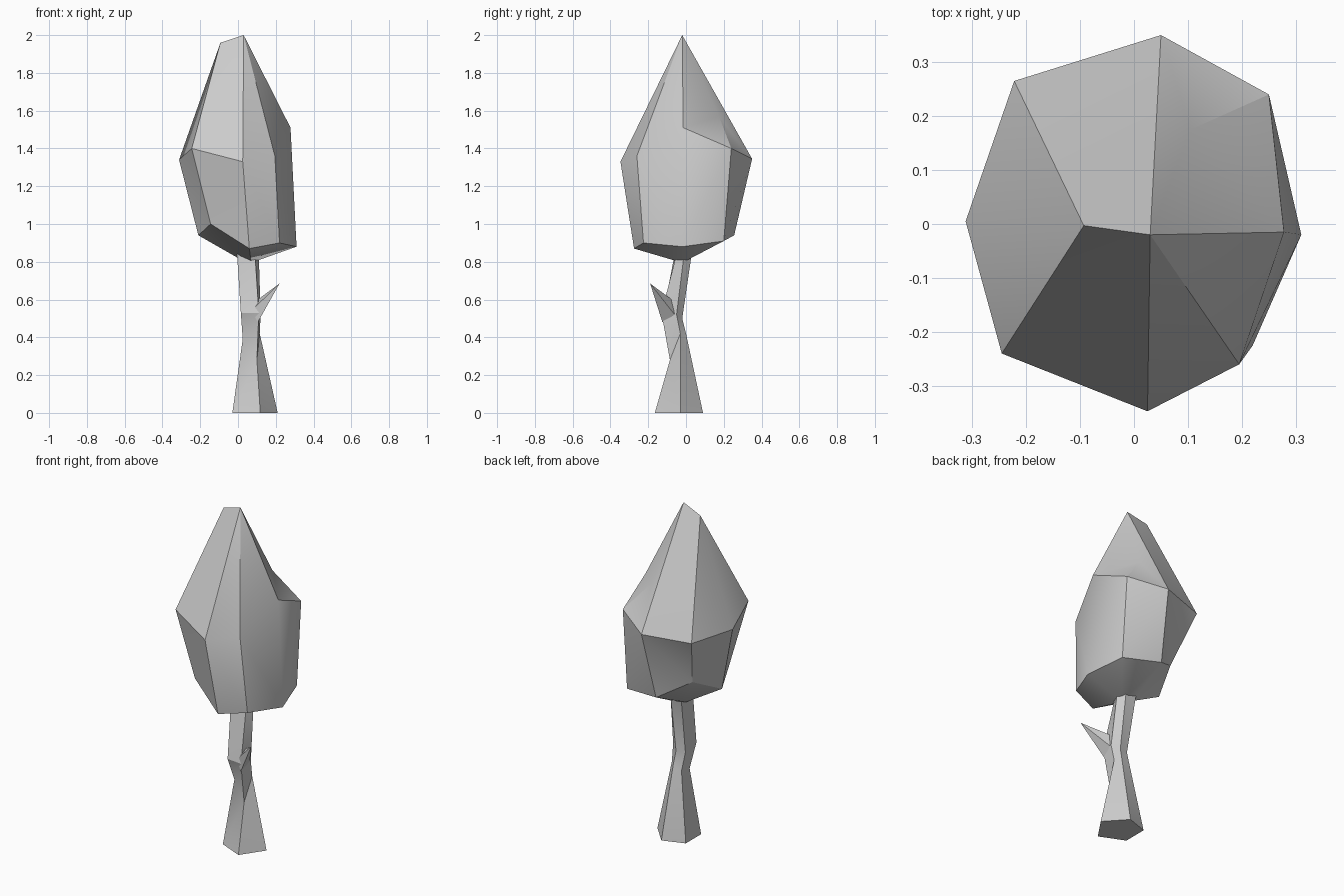
import bpy
import bmesh
import math
from mathutils import Vector

default_cube = bpy.data.objects.get("Cube")
if default_cube:
    bpy.data.objects.remove(default_cube, do_unlink=True)


def make_material(name, value):
    material = bpy.data.materials.new(name)
    material.use_nodes = True
    colour = (value, value, value, 1)
    material.diffuse_color = colour
    material.node_tree.nodes["Principled BSDF"].inputs["Base Color"].default_value = colour
    return material


def add_triangle(bm, corners):
    """Add a triangle unless two of its corners coincide."""
    if len(set(corners)) == 3:
        bm.faces.new(corners)


def bridge(bm, lower, upper):
    """Join two rings, splitting every quad along its shorter diagonal."""
    count = len(lower)
    for i in range(count):
        j = (i + 1) % count
        a, b, c, d = lower[i], lower[j], upper[j], upper[i]
        if (a.co - c.co).length < (b.co - d.co).length:
            add_triangle(bm, (a, b, c))
            add_triangle(bm, (a, c, d))
        else:
            add_triangle(bm, (a, b, d))
            add_triangle(bm, (b, c, d))


def loft(name, rings, material, cap_ends):
    """Build a faceted body through rings; repeated points share one vertex."""
    bm = bmesh.new()
    shared = {}
    loops = []
    for ring in rings:
        for point in ring:
            if point not in shared:
                shared[point] = bm.verts.new(Vector(point))
        loops.append([shared[point] for point in ring])
    for lower, upper in zip(loops, loops[1:]):
        bridge(bm, lower, upper)
    if cap_ends:
        bm.faces.new(list(reversed(loops[0])))
        bm.faces.new(loops[-1])
    bmesh.ops.recalc_face_normals(bm, faces=bm.faces[:])
    mesh = bpy.data.meshes.new(name)
    bm.to_mesh(mesh)
    bm.free()
    mesh.materials.append(material)
    body = bpy.data.objects.new(name, mesh)
    bpy.context.collection.objects.link(body)
    bpy.ops.object.select_all(action="DESELECT")
    body.select_set(True)
    bpy.context.view_layer.objects.active = body
    bpy.ops.object.shade_smooth_by_angle(angle=math.radians(30))
    return body


grey = make_material("plain grey", 0.6)

# Crown: two base points, two uneven rings, a dent and two peaks
base_front, base_back = (.07, -.02, .795), (0, 0, .82)
peak, side_peak, dent = (.03, -.02, 2), (-.093, -.003, 1.96), (.105, .175, 1.57)
crown_base = [base_front] * 4 + [base_back] * 4
crown_low = [(.06, -.275, .87), (.22, -.225, .9), (.31, -.02, .88), (.25, .2, .91),
             (.02, .255, .94), (-.14, .14, 1.03), (-.21, -.04, .94), (-.145, -.2, 1)]
crown_wide = [(.025, -.347, 1.33), (.195, -.26, 1.36), (.278, -.015, 1.51), (.25, .24, 1.4),
              (.05, .35, 1.345), (-.222, .265, 1.33), (-.312, .005, 1.34), (-.245, -.24, 1.4)]
crown_top = [peak] * 3 + [dent, peak] + [side_peak] * 3
loft("crown", [crown_base, crown_low, crown_wide, crown_top], grey, False)

# Trunk: five sides, flared foot, narrow waist and a bend
foot = [(-.03, -.1, 0), (.118, -.165, 0), (.21, -.03, 0), (.1, .09, 0), (-.03, .045, 0)]
waist = [(.025, -.07, .39), (.1, -.085, .28), (.115, -.03, .42), (.085, 0, .42), (.03, 0, .4)]
bend = [(.015, -.12, .53), (.11, -.13, .53), (.12, -.05, .52), (.08, -.02, .5), (.025, -.03, .5)]
neck = [(-.005, -.06, .84), (.09, -.05, .84), (.11, -.01, .84), (.08, .03, .84), (.01, .03, .84)]
loft("trunk", [foot, waist, bend, neck], grey, True)

# Branch: a short spike leaving the bend
branch_root = [(.105, -.125, .48), (.12, -.06, .52), (.105, -.075, .6), (.07, -.11, .54)]
branch_tip = [(.22, -.19, .685)] * 4
loft("branch", [branch_root, branch_tip], grey, False)
